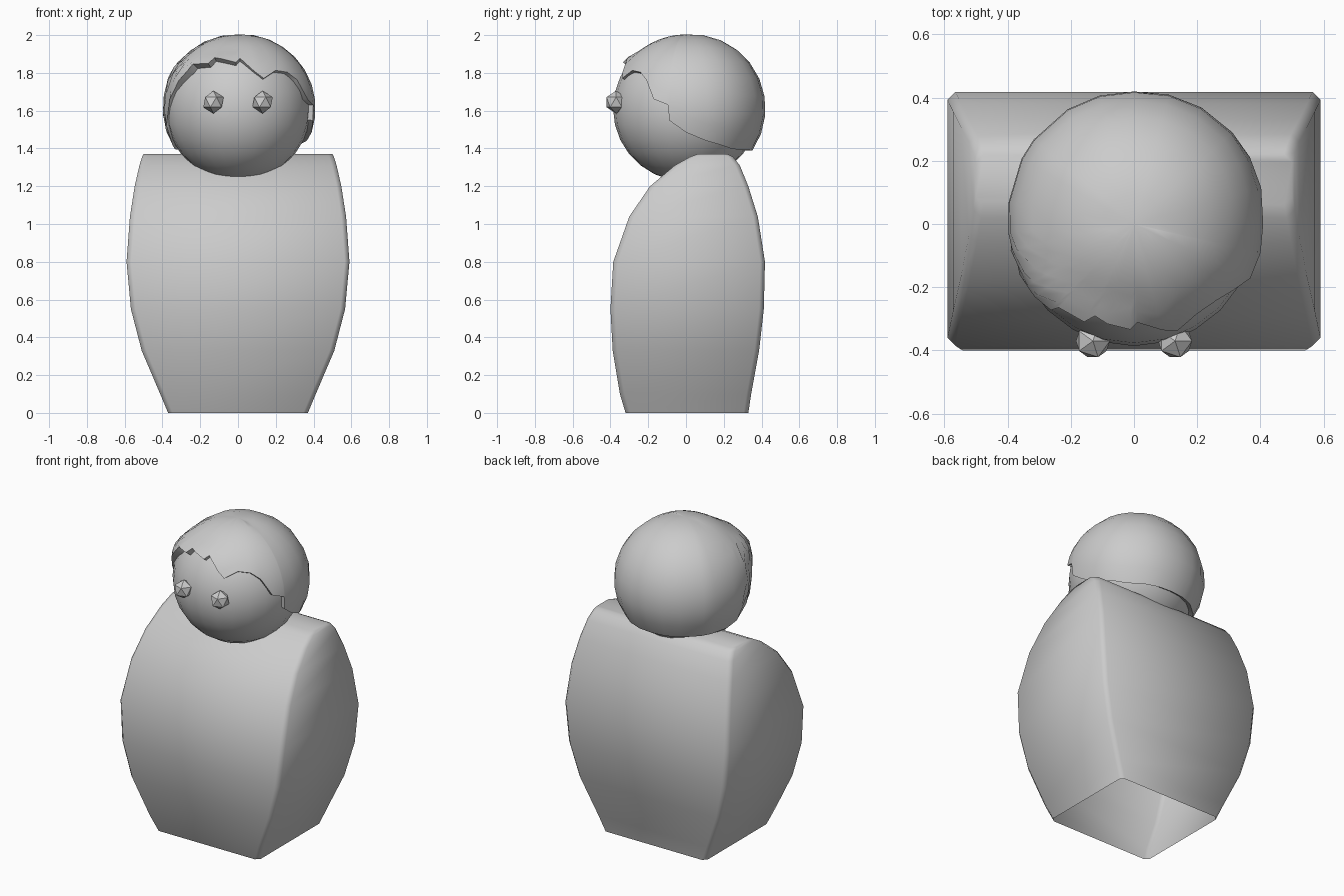
import bpy, bmesh, math
from mathutils import Vector

if "Cube" in bpy.data.objects:
    bpy.data.objects.remove(bpy.data.objects["Cube"])


def finish(bm, name, angle=None):
    bmesh.ops.recalc_face_normals(bm, faces=bm.faces)
    mesh = bpy.data.meshes.new(name)
    bm.to_mesh(mesh)
    bm.free()
    ob = bpy.data.objects.new(name, mesh)
    bpy.context.collection.objects.link(ob)
    if angle:
        bpy.ops.object.select_all(action='DESELECT')
        ob.select_set(True)
        bpy.context.view_layer.objects.active = ob
        bpy.ops.object.shade_smooth_by_angle(angle=math.radians(angle))
    return ob


def bridge(bm, a, b):
    for i in range(len(a)):
        j = (i + 1) % len(a)
        bm.faces.new((a[i], a[j], b[j], b[i]))


def interp(table, t):
    for (a, u), (b, v) in zip(table, table[1:]):
        if t <= b:
            return u + (v - u) * max(0, t - a) / (b - a)
    return table[-1][1]


# Body: hollow loft, open underneath; rows are (z, half width, front y, back y)
rows = [(0, .37, -.32, .33), (.1, .412, -.35, .345), (.33, .51, -.388, .387),
        (.55, .567, -.40, .412), (.8, .59, -.385, .418), (1.04, .572, -.30, .38),
        (1.2, .547, -.19, .33), (1.31, .522, -.06, .285), (1.355, .508, .02, .25),
        (1.37, .50, .06, .22)]
bm = bmesh.new()
prev = None
for z, w, f, b in rows:
    c = .025
    pts = [(-w + c, f), (w - c, f), (w, f + c), (w, b - c),
           (w - c, b), (-w + c, b), (-w, b - c), (-w, f + c)]
    ring = [bm.verts.new((x, y, z)) for x, y in pts]
    if prev:
        bridge(bm, prev, ring)
    prev = ring
bm.faces.new(prev)
finish(bm, "body", 50)

# Head
C = Vector((0, 0, 1.612))
R = .386
bm = bmesh.new()
bmesh.ops.create_uvsphere(bm, u_segments=24, v_segments=14, radius=R)
bmesh.ops.translate(bm, verts=bm.verts, vec=C)
finish(bm, "head", 60)

# Hair: cap with a jagged hairline given as (azimuth from the front, height)
line = [(-180, 1.40), (-130, 1.40), (-100, 1.40), (-86, 1.42), (-78, 1.52),
        (-66, 1.66), (-54, 1.75), (-44, 1.80), (-42, 1.83), (-27, 1.835),
        (-23, 1.868), (-2, 1.845), (2, 1.868), (22, 1.77), (35, 1.81),
        (47, 1.80), (56, 1.76), (65, 1.66), (76.5, 1.63), (77.5, 1.55),
        (90, 1.49), (106, 1.45), (133, 1.41), (180, 1.40)]
angles = sorted({a for a, z in line[:-1]} |
                {a for a in range(-165, 180, 15) if min(abs(a - p) for p, z in line) > 5})


def hair_point(a, t, inset=0):
    d = Vector((math.sin(a) * math.sin(t), -math.cos(a) * math.sin(t), math.cos(t)))
    r = .391 + .02 * max(d.x, 0) + .008 * max(-d.x, 0) + .03 * max(d.y, 0)
    # swept tuft over the front left
    deg, z = math.degrees(a), d.z * R + C.z
    r += .035 * math.exp(-((deg + 48) / 32) ** 2 - ((z - 1.80) / .07) ** 2)
    r += .022 * math.exp(-((deg + 8) / 22) ** 2 - ((z - 1.85) / .04) ** 2)
    return C + d * (r - inset)


bm = bmesh.new()
N = 9
ends = [math.acos(max(-1, min(1, (interp(line, a) - C.z) / .395))) for a in angles]
rads = [math.radians(a) for a in angles]
prev = [bm.verts.new(hair_point(a, t, .06)) for a, t in zip(rads, ends)]
for k in range(N, 0, -1):
    ring = [bm.verts.new(hair_point(a, t * k / N)) for a, t in zip(rads, ends)]
    bridge(bm, prev, ring)
    prev = ring
top = bm.verts.new(hair_point(0, 0))
for i in range(len(prev)):
    bm.faces.new((prev[i], prev[(i + 1) % len(prev)], top))
finish(bm, "hair", 45)

# Eyes
for side, name in ((-1, "eye_left"), (1, "eye_right")):
    bm = bmesh.new()
    bmesh.ops.create_icosphere(bm, subdivisions=1, radius=.06)
    bmesh.ops.translate(bm, verts=bm.verts, vec=(side * .13, -.37, 1.645))
    finish(bm, name)
